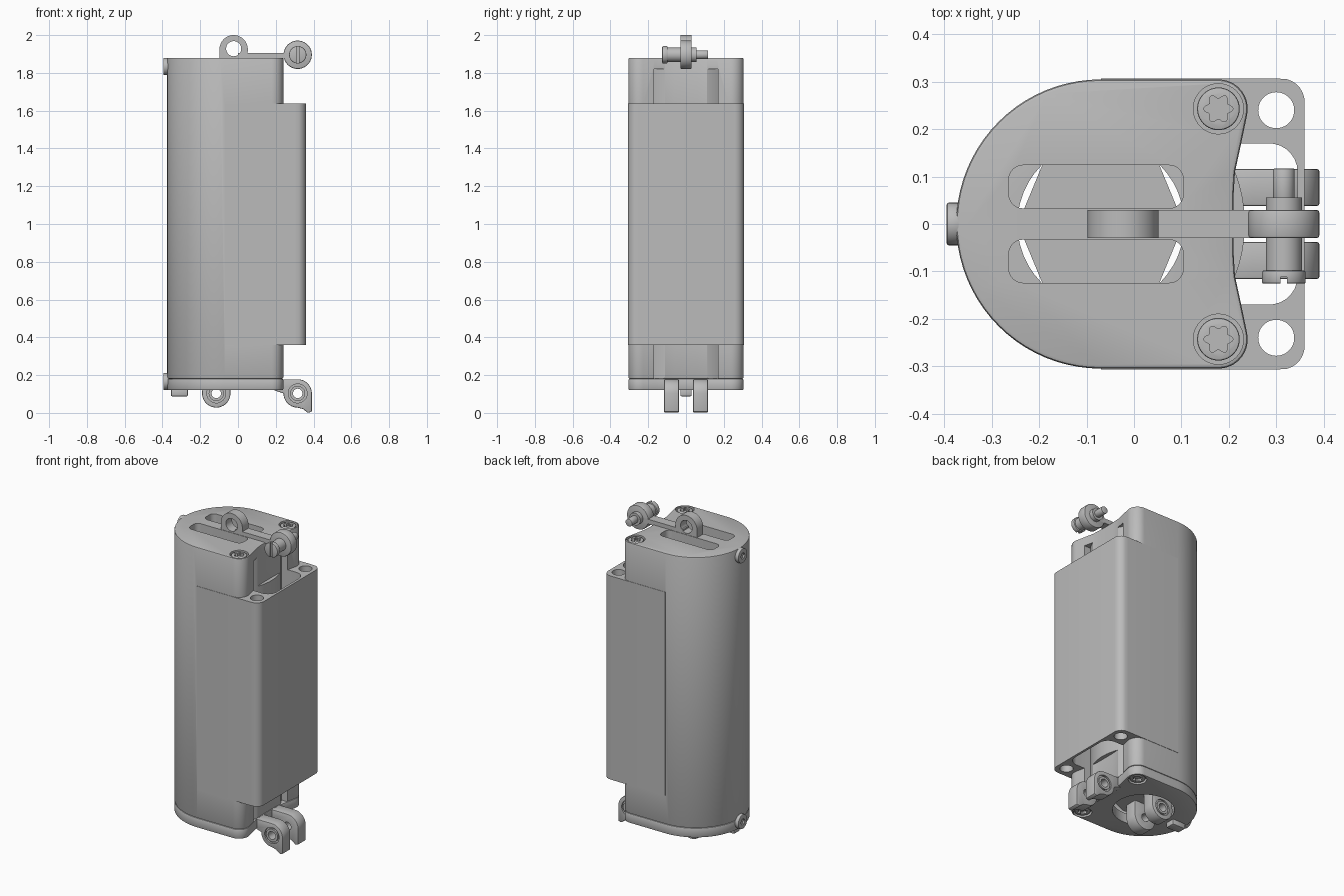
import bpy, bmesh, math

if "Cube" in bpy.data.objects:
    bpy.data.objects.remove(bpy.data.objects["Cube"])

grey = bpy.data.materials.new("plain grey")
grey.use_nodes = True
grey.diffuse_color = (0.5, 0.5, 0.5, 1)
grey.node_tree.nodes["Principled BSDF"].inputs["Base Color"].default_value = (0.5, 0.5, 0.5, 1)


def arc(cx, cy, r, a0, a1, n):
    angles = [math.radians(a0 + (a1 - a0) * i / n) for i in range(n + 1)]
    return [(cx + r * math.cos(a), cy + r * math.sin(a)) for a in angles]


def circle(cx, cy, r, n=40):
    return arc(cx, cy, r, 0, 360, n)[:-1]


def rect(x0, x1, y0, y1):
    return [(x0, y0), (x1, y0), (x1, y1), (x0, y1)]


def rounded(x0, x1, y0, y1, r):
    return (arc(x1 - r, y1 - r, r, 0, 90, 8) + arc(x0 + r, y1 - r, r, 90, 180, 8)
            + arc(x0 + r, y0 + r, r, 180, 270, 8) + arc(x1 - r, y0 + r, r, 270, 360, 8))


def activate(ob):
    bpy.ops.object.select_all(action='DESELECT')
    ob.select_set(True)
    bpy.context.view_layer.objects.active = ob


def prism(name, pts, lo, hi, axis='z', bevel=0):
    """Extrude a flat outline along one axis."""
    place = {'z': lambda a, b, h: (a, b, h),
             'y': lambda a, b, h: (a, h, b),
             'x': lambda a, b, h: (h, a, b)}[axis]
    bm = bmesh.new()
    rings = [[bm.verts.new(place(a, b, h)) for a, b in pts] for h in (lo, hi)]
    bm.faces.new(rings[0])
    bm.faces.new(rings[1])
    for i in range(len(pts)):
        j = (i + 1) % len(pts)
        bm.faces.new((rings[0][i], rings[0][j], rings[1][j], rings[1][i]))
    bmesh.ops.recalc_face_normals(bm, faces=bm.faces)
    mesh = bpy.data.meshes.new(name)
    bm.to_mesh(mesh)
    bm.free()
    mesh.materials.append(grey)
    ob = bpy.data.objects.new(name, mesh)
    bpy.context.collection.objects.link(ob)
    if bevel:
        activate(ob)
        mod = ob.modifiers.new("edge", 'BEVEL')
        mod.width, mod.segments = bevel, 2
        mod.limit_method, mod.angle_limit = 'ANGLE', math.radians(50)
        bpy.ops.object.modifier_apply(modifier=mod.name)
    return ob


def combine(ob, other, operation='DIFFERENCE'):
    activate(ob)
    mod = ob.modifiers.new("cut", 'BOOLEAN')
    mod.operation, mod.solver, mod.object = operation, 'EXACT', other
    bpy.ops.object.modifier_apply(modifier=mod.name)
    bpy.data.objects.remove(other)


def cut(ob, pts, lo, hi, axis='z'):
    combine(ob, prism("cutter", pts, lo, hi, axis))


BORE = -0.07
SCREW = (0.178, 0.243)

# D-shaped outline shared by the housing and the bottom plate
half = (arc(BORE, 0, 0.305, 180, 90, 20) + arc(*SCREW, 0.062, 90, -15, 10)
        + [(0.225, 0.165), (0.213, 0.11), (0.21, 0.06)])
outline = half + [(x, -y) for x, y in reversed(half[1:])]

# Housing with the rectangular rear block
housing = prism("housing", outline, 0.18, 1.88, bevel=0.008)
block_half = [(BORE, 0.307), (0.3, 0.307)] + arc(0.31, 0.257, 0.05, 75, 0, 6)
block = block_half + [(x, -y) for x, y in reversed(block_half)]
combine(housing, prism("block", block, 0.36, 1.637), 'UNION')

# Rear channel around the round inner tube
channel_half = [(0.1, 0.17), (0.285, 0.17)] + arc(0.285, 0.11, 0.06, 80, 0, 6)
channel = prism("channel", channel_half + [(x, -y) for x, y in reversed(channel_half)], 0.1, 1.82)
cut(channel, circle(BORE, 0, 0.304, 64), 0.05, 1.9)
combine(housing, channel)
cut(housing, circle(BORE, 0, 0.265, 48), 0.1, 1.815)

# Bottom plate with its round opening
plate = prism("bottom_plate", outline, 0.12, 0.181, bevel=0.008)
cut(plate, circle(BORE, 0, 0.176, 48), 0.05, 0.3)

for side in (-1, 1):
    y = side * SCREW[1]
    # Holes in the block, slots in the top and screw recesses
    cut(housing, circle(0.3, side * 0.24, 0.038), 0.3, 1.7)
    slot = sorted((side * 0.033, side * 0.124))
    cut(housing, rounded(-0.264, 0.104, *slot, 0.03), 1.7, 1.95)
    cut(housing, circle(SCREW[0], y, 0.053), 1.85, 1.95)
    cut(plate, circle(SCREW[0], y, 0.053), 0.1, 0.14)
    # Screws with six-lobed sockets
    star = []
    for i in range(48):
        a = math.tau * i / 48
        r = 0.026 + 0.005 * math.cos(6 * a)
        star.append((SCREW[0] + r * math.cos(a), y + r * math.sin(a)))
    top_screw = prism("top_screw", circle(SCREW[0], y, 0.045), 1.84, 1.876, bevel=0.004)
    cut(top_screw, star, 1.858, 1.9)
    bottom_screw = prism("bottom_screw", circle(SCREW[0], y, 0.045), 0.124, 0.16, bevel=0.004)
    cut(bottom_screw, star, 0.1, 0.142)

# Top lug and connecting bar
lug = prism("top_lug", [(0.05, 1.87)] + arc(-0.023, 1.925, 0.075, 0, 180, 24) + [(-0.098, 1.87)],
            -0.03, 0.03, 'y')
cut(lug, circle(-0.023, 1.928, 0.04), -0.1, 0.1, 'y')
prism("top_bar", rect(0.0, 0.27, 1.875, 1.905), -0.03, 0.03, 'y')

# Top knuckle with cross pin
PIN = (0.316, 1.896)
prism("knuckle", circle(*PIN, 0.075), -0.03, 0.03, 'y', bevel=0.006)
prism("pin_shank", circle(*PIN, 0.038), -0.1, 0.0, 'y')
prism("pin_collar", circle(*PIN, 0.038), 0.0, 0.056, 'y')
prism("pin_end", circle(*PIN, 0.023), 0.05, 0.117, 'y', bevel=0.003)
head = prism("pin_head", circle(*PIN, 0.046), -0.126, -0.098, 'y', bevel=0.004)
cut(head, rect(PIN[0] - 0.007, PIN[0] + 0.007, 1.8, 2.0), -0.15, -0.112, 'y')

# Bottom rear hinge arms and the inner pair of lugs
arm_pts = ([(0.19, 0.12), (0.19, 0.178), (0.25, 0.178)] + arc(0.316, 0.103, 0.075, 90, 0, 10)
           + [(0.391, 0.006), (0.37, 0.0), (0.345, 0.02)] + arc(0.316, 0.103, 0.075, 270, 180, 10))
lug_pts = [(-0.185, 0.21)] + arc(-0.115, 0.103, 0.075, 180, 360, 24) + [(-0.04, 0.21)]
for side in (-1, 1):
    span = sorted((side * 0.038, side * 0.116))
    recess = sorted((side * 0.105, side * 0.13))
    for name, pts, x in (("hinge_arm", arm_pts, 0.316), ("inner_lug", lug_pts, -0.115)):
        part = prism(name, pts, *span, 'y', bevel=0.005)
        cut(part, circle(x, 0.103, 0.05), *recess, 'y')
        cut(part, circle(x, 0.103, 0.028), -0.2, 0.2, 'y')
        ring = prism("bushing", circle(x, 0.103, 0.04), *span, 'y')
        cut(ring, circle(x, 0.103, 0.025), -0.2, 0.2, 'y')

# Plug inside the opening and small front foot
prism("inner_plug", circle(BORE, 0, 0.175, 8), 0.19, 0.22)
prism("front_foot", rect(-0.355, -0.265, -0.03, 0.03), 0.088, 0.13, bevel=0.006)

# Front buttons
for z in (0.166, 1.834):
    button = prism("front_button", circle(0, z, 0.045), -0.395, -0.365, 'x', bevel=0.004)
    cut(button, circle(0, z, 0.02, 6), -0.41, -0.385, 'x')

for ob in bpy.context.scene.objects:
    if ob.type == 'MESH' and ob.data.materials and ob.data.materials[0] == grey:
        activate(ob)
        bpy.ops.object.shade_smooth_by_angle(angle=math.radians(30))
